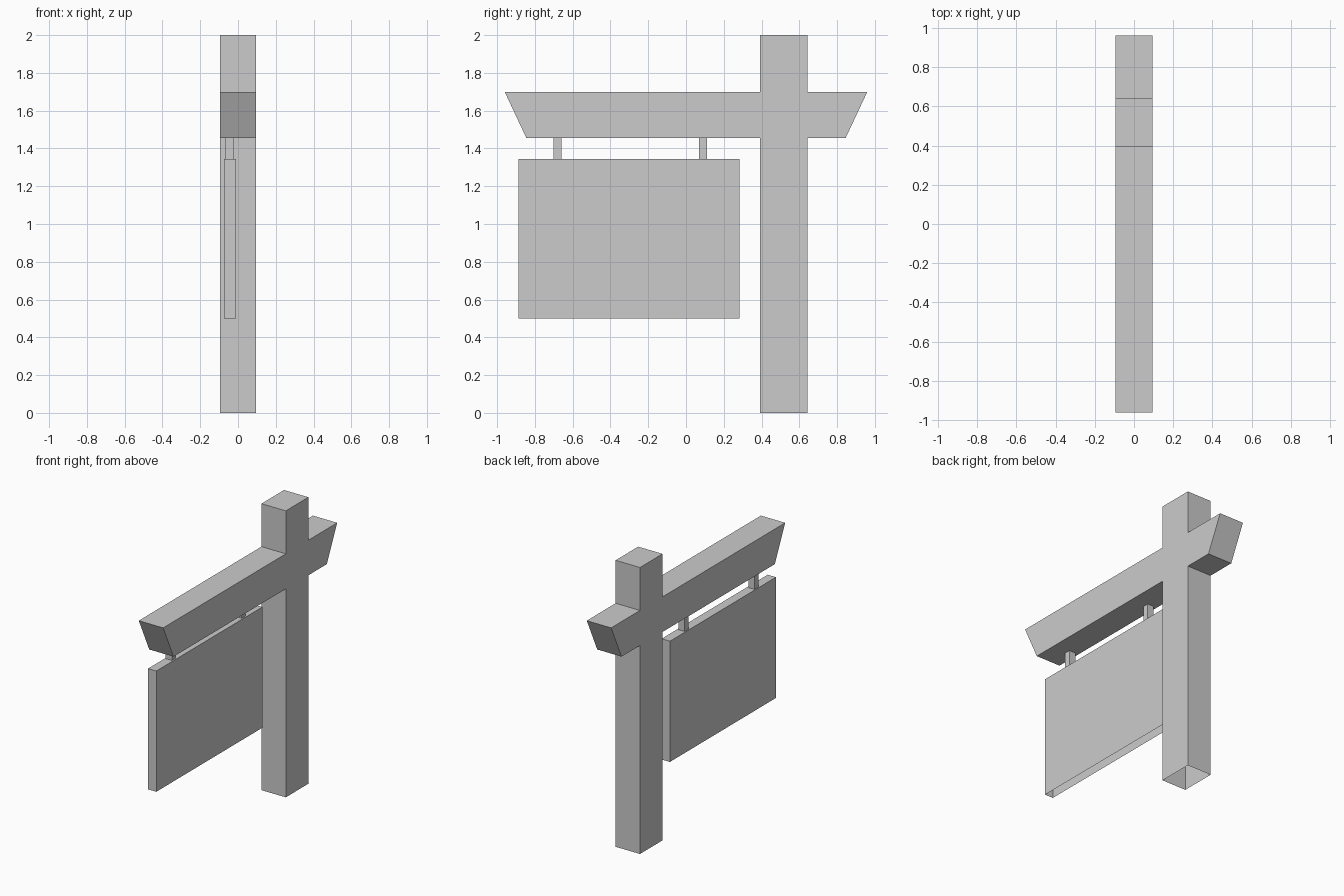
import bpy, bmesh

if "Cube" in bpy.data.objects:
    bpy.data.objects.remove(bpy.data.objects["Cube"])


def extrude_profile(name, profile, x0, x1, open_edges=()):
    """Extrude a (y, z) outline along x; open_edges are left without a wall."""
    bm = bmesh.new()
    a = [bm.verts.new((x0, y, z)) for y, z in profile]
    b = [bm.verts.new((x1, y, z)) for y, z in profile]
    bm.faces.new(a[::-1])
    bm.faces.new(b)
    n = len(profile)
    for i in range(n):
        if i not in open_edges:
            j = (i + 1) % n
            bm.faces.new((a[i], a[j], b[j], b[i]))
    mesh = bpy.data.meshes.new(name)
    bm.to_mesh(mesh)
    bm.free()
    obj = bpy.data.objects.new(name, mesh)
    bpy.context.collection.objects.link(obj)
    return obj


def rect(y0, y1, z0, z1):
    return [(y0, z0), (y1, z0), (y1, z1), (y0, z1)]


# Post and tapered cross beam share flush sides; the post foot is open
P0, P1, LOW, HIGH = 0.393, 0.642, 1.455, 1.70
cross = [(P0, 0), (P1, 0), (P1, LOW), (0.845, LOW), (0.96, HIGH), (P1, HIGH),
         (P1, 2), (P0, 2), (P0, HIGH), (-0.96, HIGH), (-0.845, LOW), (P0, LOW)]
extrude_profile("post_and_beam", cross, -0.094, 0.094, open_edges=(0,))

# Hanging sign board, open underneath
extrude_profile("sign_board", rect(-0.887, 0.283, 0.50, 1.343), -0.074, -0.01,
                open_edges=(0,))

# Two hangers between beam and board, open where they meet them
for label, y in (("outer", -0.68), ("inner", 0.09)):
    extrude_profile(label + "_hanger", rect(y - 0.021, y + 0.021, 1.343, LOW),
                    -0.068, -0.02, open_edges=(0, 2))
